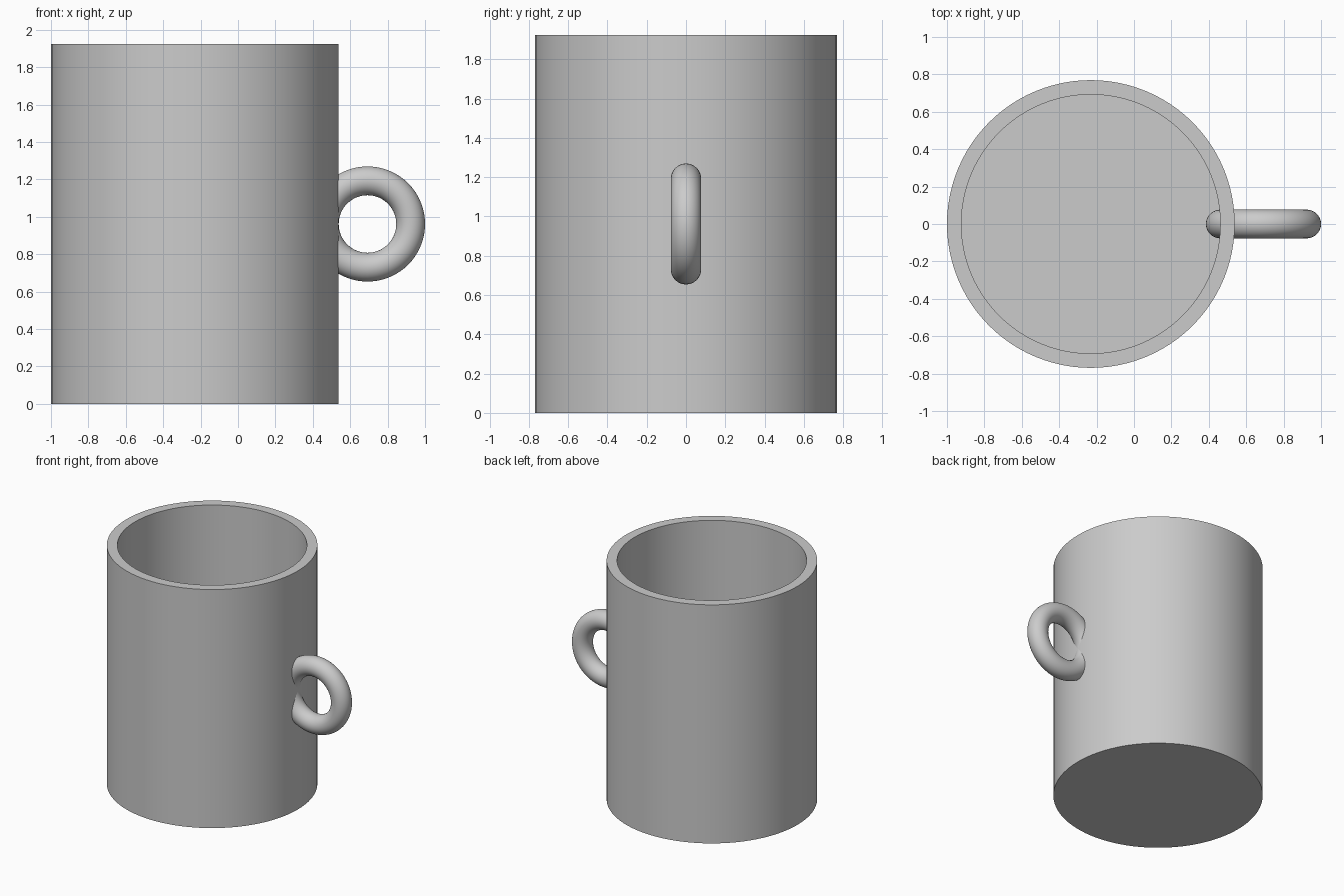
import bpy
import bmesh
import math
from mathutils import Vector

default_cube = bpy.data.objects.get("Cube")
if default_cube:
    bpy.data.objects.remove(default_cube, do_unlink=True)

# Proportions: every size is a multiple of the wall thickness
WALL = 2 / 26
RADIUS = 10 * WALL
HEIGHT = 25 * WALL
CUP_X = RADIUS - 1
HANDLE_X = CUP_X + 12 * WALL

grey = bpy.data.materials.new("plain grey")
grey.use_nodes = True
colour = (0.6, 0.6, 0.6, 1)
grey.diffuse_color = colour
grey.node_tree.nodes["Principled BSDF"].inputs["Base Color"].default_value = colour


def finish(obj, name):
    """Name, colour and smooth the part, keeping its rims sharp."""
    obj.name = name
    obj.data.materials.append(grey)
    bpy.ops.object.select_all(action="DESELECT")
    obj.select_set(True)
    bpy.context.view_layer.objects.active = obj
    bpy.ops.object.shade_smooth_by_angle(angle=math.radians(30))


# Cup: closed wall and floor profile revolved about its axis
inner = RADIUS - WALL
profile = [(0, 0), (RADIUS, 0), (RADIUS, HEIGHT),
           (inner, HEIGHT), (inner, WALL), (0, WALL)]
bm = bmesh.new()
points = [bm.verts.new((r, 0, z)) for r, z in profile]
edges = [bm.edges.new(pair) for pair in zip(points, points[1:])]
bmesh.ops.spin(bm, geom=points + edges, cent=Vector(), axis=(0, 0, 1),
               angle=math.tau, steps=96)
bmesh.ops.remove_doubles(bm, verts=bm.verts, dist=0.0001)
bmesh.ops.recalc_face_normals(bm, faces=bm.faces)
mesh = bpy.data.meshes.new("cup_body")
bm.to_mesh(mesh)
bm.free()
cup = bpy.data.objects.new("cup_body", mesh)
cup.location.x = CUP_X
bpy.context.collection.objects.link(cup)
finish(cup, "cup_body")

# Handle: upright ring passing through the wall
bpy.ops.mesh.primitive_torus_add(
    major_radius=3 * WALL, minor_radius=WALL,
    major_segments=72, minor_segments=36,
    location=(HANDLE_X, 0, HEIGHT / 2), rotation=(math.pi / 2, 0, 0))
finish(bpy.context.object, "ring_handle")
